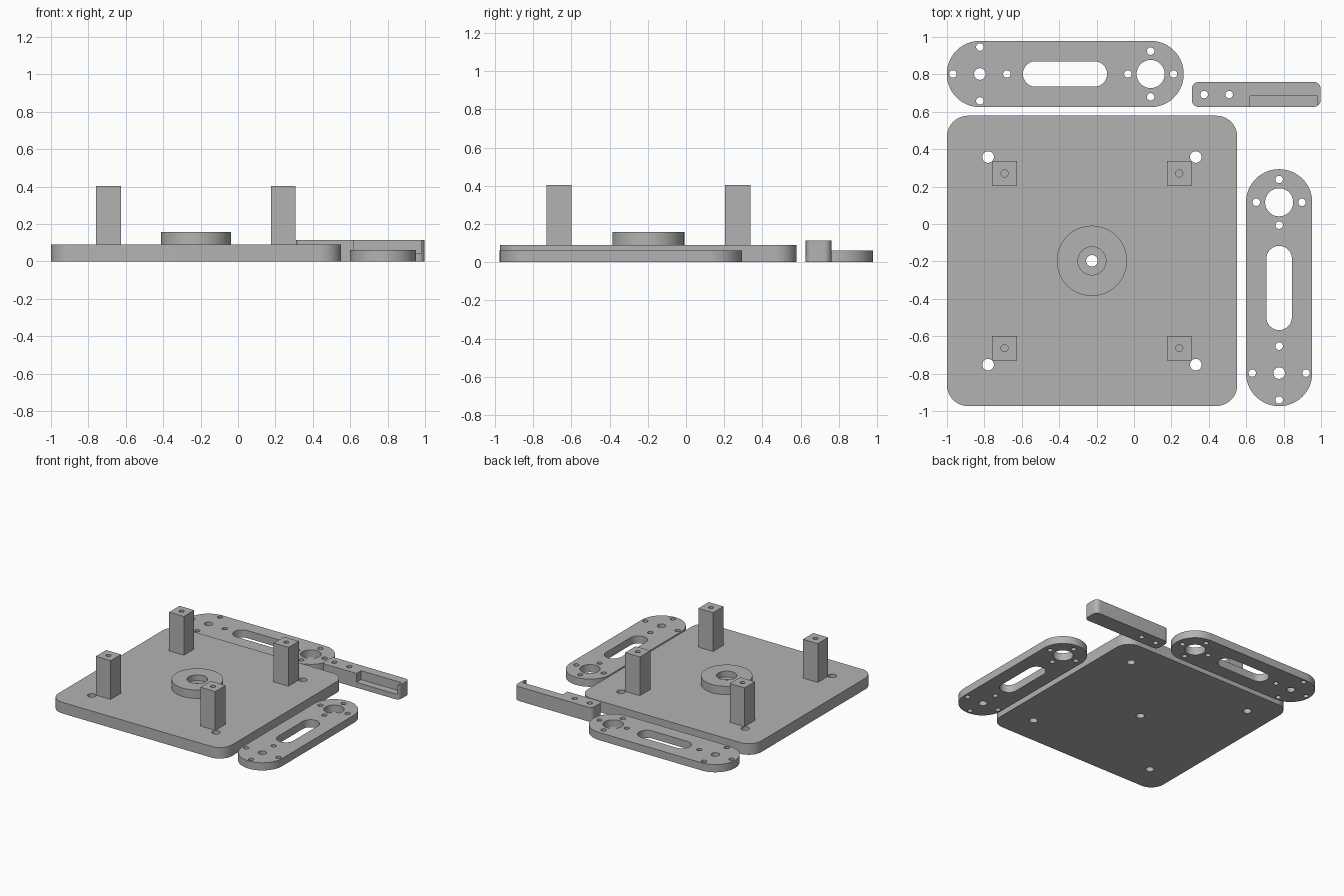
import bpy, bmesh
from math import cos, sin, pi

cube = bpy.data.objects.get("Cube")
if cube:
    bpy.data.objects.remove(cube, do_unlink=True)

grey = bpy.data.materials.new("machined grey")
grey.use_nodes = True
grey.diffuse_color = (0.45, 0.45, 0.45, 1)
grey.node_tree.nodes["Principled BSDF"].inputs["Base Color"].default_value = grey.diffuse_color


def rounded(x0, x1, y0, y1, r, steps=16):
    """Outline of a rectangle with rounded corners (r = 0 for sharp)."""
    if r == 0:
        return [(x0, y0), (x1, y0), (x1, y1), (x0, y1)]
    centres = [(x1 - r, y1 - r), (x0 + r, y1 - r), (x0 + r, y0 + r), (x1 - r, y0 + r)]
    pts = []
    for q, (cx, cy) in enumerate(centres):
        for i in range(steps + 1):
            a = (q + i / steps) * pi / 2
            p = (cx + r * cos(a), cy + r * sin(a))
            if not pts or abs(p[0] - pts[-1][0]) + abs(p[1] - pts[-1][1]) > 1e-5:
                pts.append(p)
    if abs(pts[0][0] - pts[-1][0]) + abs(pts[0][1] - pts[-1][1]) < 1e-5:
        pts.pop()
    return pts


def circle(x, y, r, n=48):
    return [(x + r * cos(2 * pi * i / n), y + r * sin(2 * pi * i / n)) for i in range(n)]


def prism(name, outline, z0, z1):
    """Upright solid over a closed outline."""
    bm = bmesh.new()
    base = bm.faces.new([bm.verts.new((x, y, z0)) for x, y in outline])
    top = bmesh.ops.extrude_face_region(bm, geom=[base])["geom"]
    verts = [v for v in top if isinstance(v, bmesh.types.BMVert)]
    bmesh.ops.translate(bm, verts=verts, vec=(0, 0, z1 - z0))
    bmesh.ops.recalc_face_normals(bm, faces=bm.faces)
    mesh = bpy.data.meshes.new(name)
    bm.to_mesh(mesh)
    bm.free()
    mesh.materials.append(grey)
    obj = bpy.data.objects.new(name, mesh)
    bpy.context.collection.objects.link(obj)
    return obj


def part(name, outline, z0, z1, cuts=()):
    """Solid with pockets; each cut is (outline, floor height), floor -1 goes through."""
    obj = prism(name, outline, z0, z1)
    cutters = []
    for shape, floor in cuts:
        cutter = prism("cutter", shape, floor, 1)
        cutter.hide_render = True
        mod = obj.modifiers.new("cut", 'BOOLEAN')
        mod.operation, mod.solver, mod.object = 'DIFFERENCE', 'EXACT', cutter
        cutters.append(cutter)
    bpy.context.view_layer.update()
    result = bpy.data.meshes.new_from_object(obj.evaluated_get(bpy.context.evaluated_depsgraph_get()))
    obj.modifiers.clear()
    obj.data = result
    for cutter in cutters:
        bpy.data.objects.remove(cutter, do_unlink=True)
    bpy.ops.object.select_all(action='DESELECT')
    obj.select_set(True)
    bpy.context.view_layer.objects.active = obj
    bpy.ops.object.shade_smooth_by_angle(angle=pi / 6)
    return obj


# Base plate with corner holes and a centre hole
MX, MY, TOP = -0.225, -0.197, 0.09
holes = [(circle(MX + sx * 0.555, MY + sy * 0.555, 0.031), -1) for sx in (-1, 1) for sy in (-1, 1)]
holes.append((circle(MX, MY, 0.031), -1))
part("base_plate", rounded(-1, 0.552, -0.973, 0.579, 0.112), 0, TOP, holes)

# Bearing boss with a stepped bore
part("bearing_boss", circle(MX, MY, 0.188, 80), TOP, 0.157,
     [(circle(MX, MY, 0.075), 0.11), (circle(MX, MY, 0.031), -1)])

# Four square posts with blind screw holes
for sx, side in ((-1, "right"), (1, "left")):
    for sy, end in ((-1, "front"), (1, "back")):
        x, y, h = MX + sx * 0.467, MY + sy * 0.467, 0.066
        part(f"{end}_{side}_post", rounded(x - h, x + h, y - h, y + h, 0), TOP, 0.403,
             [(circle(x, y, 0.019, 24), 0.25)])


# Link arms: slotted, with a small pivot and a large bore, each ringed by four holes
def link_arm(name, location, turn):
    reach, r = 0.913, 0.177
    cuts = [(rounded(0.23, 0.68, -0.068, 0.068, 0.068), -1)]
    for cx, bore, ring in ((0, 0.031, 0.144), (reach, 0.075, 0.122)):
        cuts.append((circle(cx, 0, bore), -1))
        for k in range(4):
            a = k * pi / 2
            cuts.append((circle(cx + ring * cos(a), ring * sin(a), 0.02, 24), -1))
    arm = part(name, rounded(-r, reach + r, -r, r, r, 24), 0, 0.062, cuts)
    arm.location = location
    arm.rotation_euler.z = turn


link_arm("back_link_arm", (-0.824, 0.802, 0), 0)
link_arm("left_link_arm", (0.776, -0.797, 0), pi / 2)

# Small lever with two holes and a pocket open to the front
part("lever", rounded(0.309, 0.998, 0.626, 0.76, 0.037), 0, 0.115,
     [(circle(0.375, 0.692, 0.02, 24), -1), (circle(0.509, 0.692, 0.02, 24), -1),
      (rounded(0.62, 0.98, 0.5, 0.685, 0), 0.043)])
